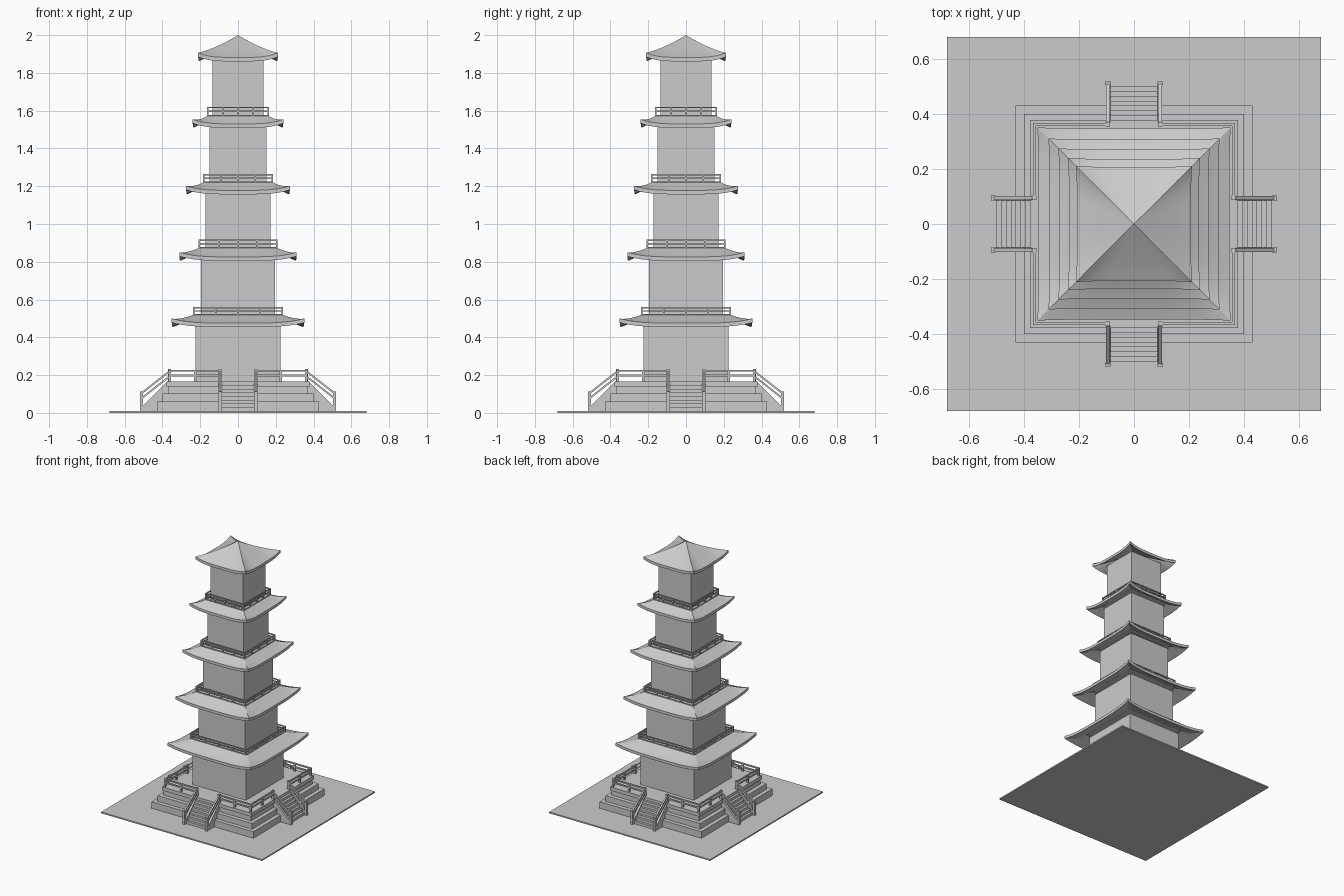
import bpy, bmesh, math
from mathutils import Vector, Matrix

if "Cube" in bpy.data.objects:
    bpy.data.objects.remove(bpy.data.objects["Cube"])


def finish(name, bm, smooth=False):
    bmesh.ops.remove_doubles(bm, verts=bm.verts, dist=0.00005)
    bmesh.ops.recalc_face_normals(bm, faces=bm.faces)
    me = bpy.data.meshes.new(name)
    bm.to_mesh(me)
    bm.free()
    ob = bpy.data.objects.new(name, me)
    bpy.context.collection.objects.link(ob)
    if smooth:
        bpy.ops.object.select_all(action='DESELECT')
        ob.select_set(True)
        bpy.context.view_layer.objects.active = ob
        bpy.ops.object.shade_smooth_by_angle(angle=math.radians(30))
    return ob


def box(bm, x0, x1, y0, y1, z0, z1):
    m = Matrix.Translation(((x0 + x1) / 2, (y0 + y1) / 2, (z0 + z1) / 2))
    m = m @ Matrix.Diagonal((x1 - x0, y1 - y0, z1 - z0, 1))
    bmesh.ops.create_cube(bm, size=1, matrix=m)


def block(name, half, z0, z1):
    bm = bmesh.new()
    box(bm, -half, half, -half, half, z0, z1)
    finish(name, bm)


def prism(bm, x0, x1, yz):
    """Extrude a (y, z) outline along x."""
    a = [bm.verts.new((x0, y, z)) for y, z in yz]
    b = [bm.verts.new((x1, y, z)) for y, z in yz]
    bm.faces.new(a)
    bm.faces.new(b[::-1])
    for i in range(len(yz)):
        j = (i + 1) % len(yz)
        bm.faces.new((a[i], b[i], b[j], a[j]))


def four_sides(bm):
    """Repeat the front (-y) geometry on the other three sides."""
    src = bm.verts[:] + bm.edges[:] + bm.faces[:]
    for k in (1, 2, 3):
        r = bmesh.ops.duplicate(bm, geom=src)
        vs = [g for g in r['geom'] if isinstance(g, bmesh.types.BMVert)]
        bmesh.ops.rotate(bm, verts=vs, matrix=Matrix.Rotation(k * math.pi / 2, 3, 'Z'))


def roof(name, eave, inner, z_eave, z_top, thick=0.021, lift=0.024):
    nu, nv = 24, 8
    bm = bmesh.new()

    def point(i, j, drop):
        u, v = 2 * i / nu - 1, j / nv
        h = eave + (inner - eave) * v
        z = z_eave + (z_top - z_eave) * v ** 1.08
        c = abs(u) ** 4 * (1 - v) ** 2
        h += 0.004 * c
        return bm.verts.new((u * h, -h, z + lift * c - drop))

    def skin(drop):
        g = [[point(i, j, drop) for j in range(nv + 1)] for i in range(nu + 1)]
        for i in range(nu):
            for j in range(nv):
                bm.faces.new((g[i][j], g[i + 1][j], g[i + 1][j + 1], g[i][j + 1]))
        return g
    top, low = skin(0), skin(thick)
    for i in range(nu):
        bm.faces.new((top[i][0], low[i][0], low[i + 1][0], top[i + 1][0]))
    four_sides(bm)
    finish(name, bm, True)
    if inner > 0.01:
        block(name + "_deck", inner, z_top - 0.015, z_top)


def balcony(name, half, z0, z1):
    bm = bmesh.new()
    t = 0.004
    for k in range(4):
        x = -half + 2 * half * k / 4
        box(bm, x - t, x + t, -half - t, -half + t, z0, z1)
    for z in (z1, z0 + (z1 - z0) * 0.62, z0 + 0.008):
        box(bm, -half, half, -half - t, -half + t, z - 0.007, z)
    four_sides(bm)
    finish(name, bm)


# ground slab and stepped plinth
block("ground_slab", 0.68, 0, 0.01)
for n, (h, a, b) in enumerate([(0.43, 0.01, 0.06), (0.40, 0.06, 0.103),
                               (0.37, 0.103, 0.14), (0.378, 0.14, 0.167)]):
    block("plinth_tier_%d" % (n + 1), h, a, b)

# four staircases
bm = bmesh.new()
steps, y_out, y_in = 8, 0.50, 0.36
outline = [(-y_in, 0.01), (-y_out, 0.01)]
for k in range(steps):
    z = 0.01 + (k + 1) * 0.157 / steps
    outline += [(-y_out + (y_out - y_in) * k / steps, z),
                (-y_out + (y_out - y_in) * (k + 1) / steps, z)]
prism(bm, -0.09, 0.09, outline)
four_sides(bm)
finish("stairs", bm)

# stair side walls, newel posts and sloped handrails
bm = bmesh.new()
for s in (-1, 1):
    a, b = sorted((s * 0.086, s * 0.102))
    prism(bm, a, b, [(-0.36, 0.01), (-0.51, 0.01), (-0.51, 0.032), (-0.37, 0.17), (-0.36, 0.17)])
    box(bm, s * 0.095 - 0.009, s * 0.095 + 0.009, -0.52, -0.502, 0.01, 0.112)
    box(bm, s * 0.095 - 0.008, s * 0.095 + 0.008, -0.37, -0.354, 0.165, 0.232)
    a, b = sorted((s * 0.089, s * 0.101))
    for d in (0, -0.027):
        prism(bm, a, b, [(-0.511, 0.098 + d), (-0.511, 0.11 + d), (-0.36, 0.228 + d), (-0.36, 0.216 + d)])
four_sides(bm)
finish("stair_railings", bm)

# terrace railing with openings at the stairs
bm = bmesh.new()
for s in (-1, 1):
    a, b = sorted((s * 0.09, s * 0.362))
    for z in (0.228, 0.203):
        box(bm, a, b, -0.367, -0.357, z - 0.01, z)
    for x in (0.226, 0.362):
        box(bm, s * x - 0.006, s * x + 0.006, -0.368, -0.356, 0.165, 0.228)
four_sides(bm)
finish("terrace_railing", bm)

# storeys: wall half width, wall base, eave half width, eave bottom, deck height, deck half, rail top
storeys = [(0.225, 0.16, 0.347, 0.454, 0.519, 0.238, 0.56),
           (0.197, 0.51, 0.307, 0.805, 0.873, 0.210, 0.917),
           (0.173, 0.86, 0.271, 1.157, 1.219, 0.186, 1.265),
           (0.152, 1.20, 0.236, 1.509, 1.571, 0.163, 1.62),
           (0.136, 1.56, 0.207, 1.861, 2.000, 0.0, 0)]
for n, (w, z0, eave, zb, zt, deck, rail) in enumerate(storeys, 1):
    block("wall_%d" % n, w, z0, zb + 0.022)
    roof("roof_%d" % n, eave, deck, zb + 0.021, zt)
    if rail:
        balcony("balcony_railing_%d" % n, deck - 0.004, zt - 0.003, rail)
